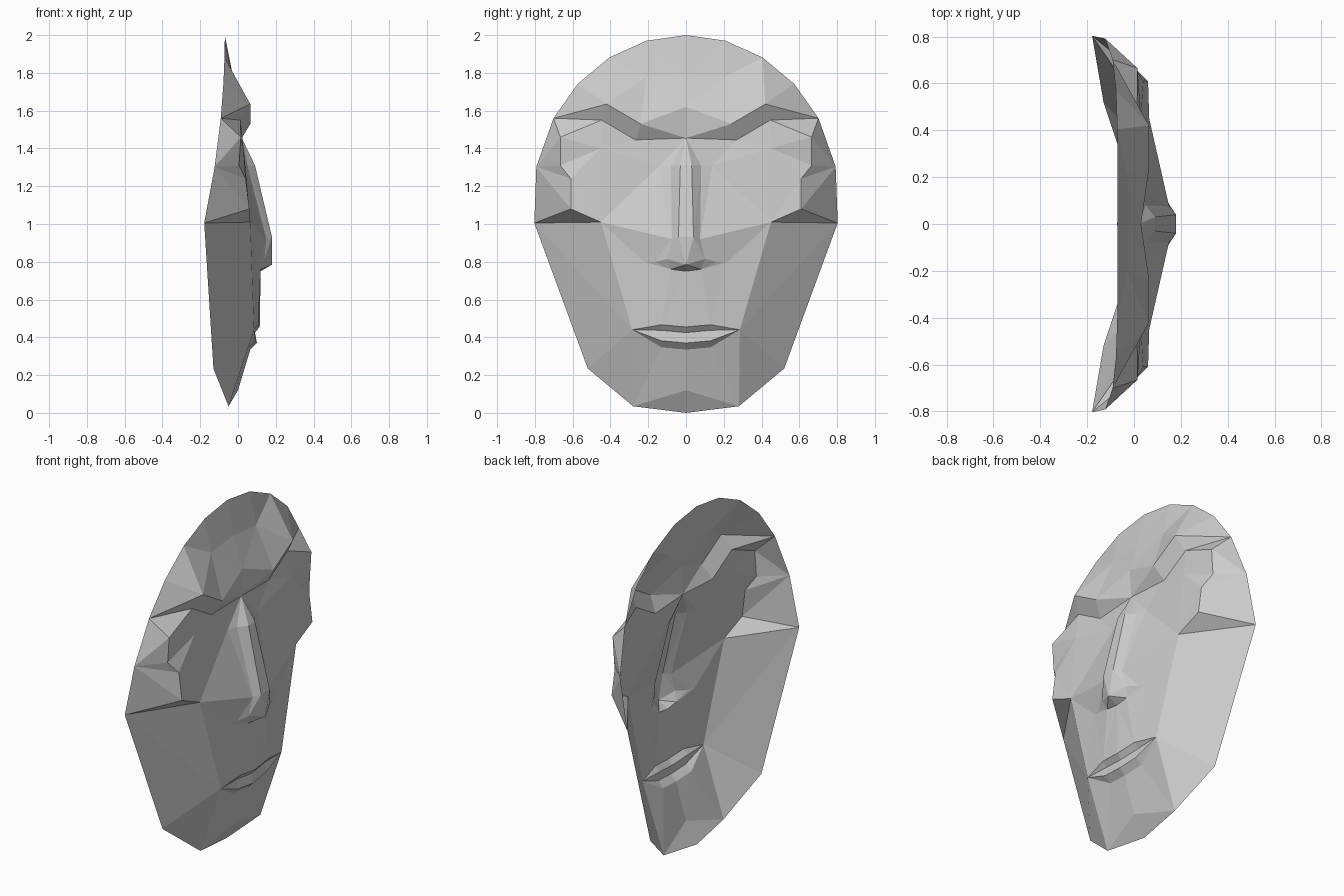
import bpy
from math import sin, cos, radians
from mathutils import Vector
from mathutils.geometry import delaunay_2d_cdt

if "Cube" in bpy.data.objects:
    bpy.data.objects.remove(bpy.data.objects["Cube"])


# Points are (side y, height z, depth x) on one half of the face
def mid(z, x):
    return (0, z, x)


def shift(p, dy, dz=0, dx=0):
    return (p[0] + dy, p[1] + dz, p[2] + dx)


def on_rim(angle):
    """Upper rim: an ellipse that bends back towards the ears."""
    y, z = .81 * cos(radians(angle)), 1.12 + .88 * sin(radians(angle))
    return (round(y, 4), z, -.07 - .11 * (2 - z) ** 2)


curves = []

# Rim
rim = [on_rim(a) for a in (90, 75, 60, 45, 30, 12, -7.5)]
temple, jaw, base, chin = rim[4], (.52, .235, -.13), (.28, .035, -.05), mid(0, -.072)
curves.append(rim + [jaw, base, chin])

# Centre profile
hair, bridge, nose_top, nose_end = mid(1.8, -.03), mid(1.455, .02), mid(1.31, .09), mid(.93, .18)
tip, septum = mid(.785, .18), mid(.75, .12)
lips = [mid(.455, .115), mid(.425, .09), mid(.37, .1), mid(.335, .065)]
ball = mid(.12, 0)
curves.append([rim[0], hair, mid(1.62, .03), bridge, nose_top, nose_end, tip, septum]
              + lips + [ball, chin])
curves.append([ball, base])

# Forehead step, brow ridge and its recessed underside
brow = [(.24, 1.53, .065), (.42, 1.635, .065)]
under = [shift(p, .027, -.085, -.052) for p in brow]
curves += [[hair, (.21, 1.78, -.03), rim[2]], [bridge] + brow + [temple],
           [brow[0]] + under + [brow[1]]]

# Cheek edge, running past the mouth corner to the jaw
corner = (.285, .44, .085)
cheek = [(.665, 1.46, .015), (.665, 1.31, .005), (.61, 1.24, .04),
         (.61, 1.08, .06), (.45, 1.01, .065), (.22, .8, .095)]
curves += [[temple] + cheek + [corner, jaw], [(.14, 1.31, .03), (.45, 1.4, .03), cheek[0]]]

# Nose ridge, flank and wing
wing = (.1, .815, .14)
curves += [[bridge, shift(nose_top, .03), shift(nose_end, .04), tip],
           [bridge, (.08, 1.31, .05), (.075, .92, .15), wing],
           [tip, wing, (.165, .8, .11), (.08, .76, .12), septum]]

# Lips and chin fold fan into the mouth corner
curves += [[p, shift(p, .13, .012, -.008), corner] for p in lips]

# Span the curves with a faceted sheet
points = list(dict.fromkeys(p for c in curves for p in c))
edges = [(points.index(a), points.index(b)) for c in curves for a, b in zip(c, c[1:])]
flat = [Vector(p[:2]) for p in points]
co, _, faces, origin, _, _ = delaunay_2d_cdt(flat, edges, [], 0, 1e-5)


def depth(i):
    near = min(range(len(flat)), key=lambda k: (flat[k] - co[i]).length)
    return points[near][2]


mesh = bpy.data.meshes.new("face_mask")
mesh.from_pydata([(depth(i), v.x, v.y) for i, v in enumerate(co)], [], faces)
mask = bpy.data.objects.new("face_mask", mesh)
bpy.context.collection.objects.link(mask)

# Other half
mirror = mask.modifiers.new("mirror", 'MIRROR')
mirror.use_axis = (False, True, False)
mirror.use_clip = True
